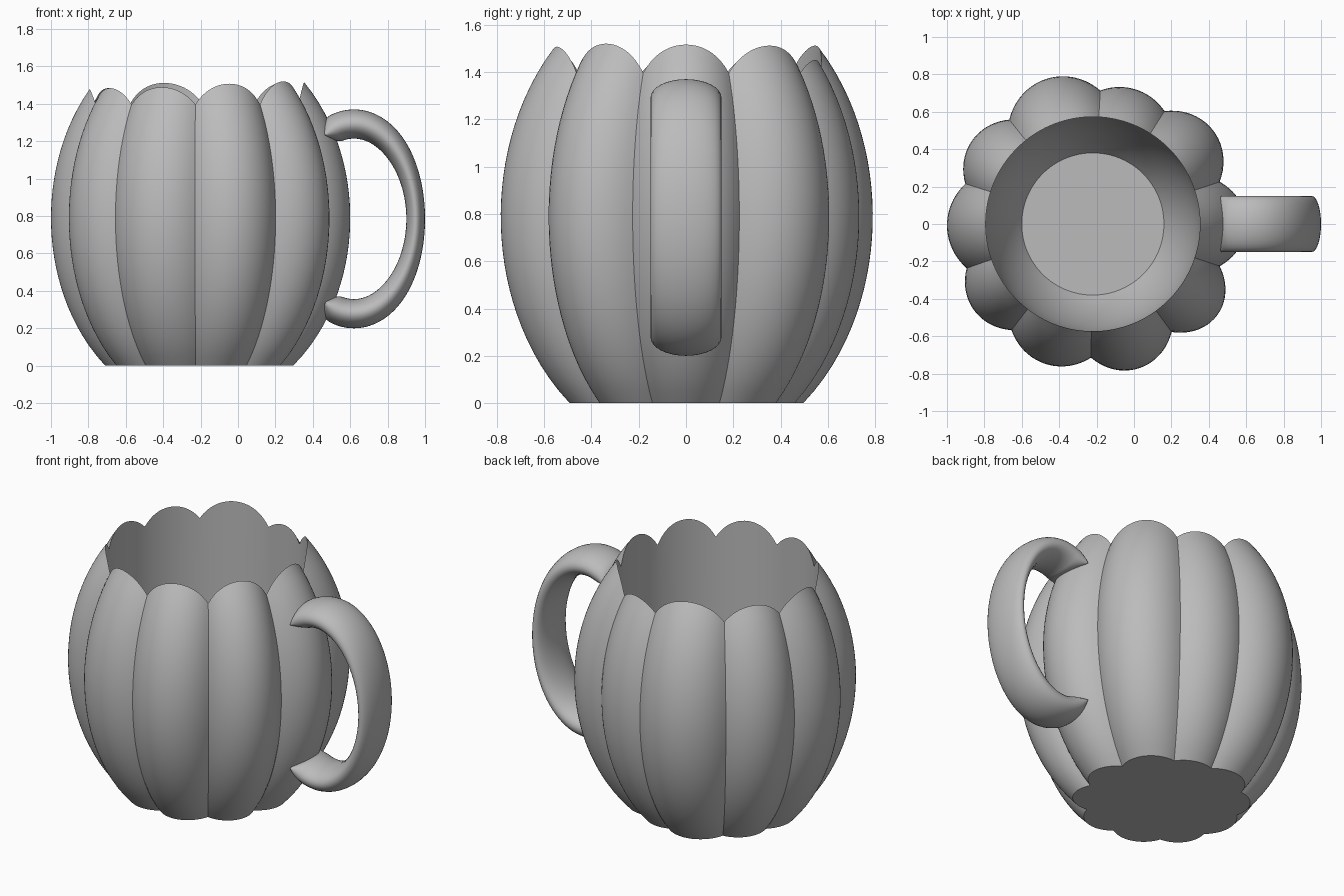
import bpy, bmesh, math

if "Cube" in bpy.data.objects:
    bpy.data.objects.remove(bpy.data.objects["Cube"])

grey = bpy.data.materials.new("plain_grey")
grey.diffuse_color = (0.5, 0.5, 0.5, 1)
grey.use_nodes = True
grey.node_tree.nodes["Principled BSDF"].inputs["Base Color"].default_value = grey.diffuse_color

CX = -0.22                      # axis of the cup
MID, HALF = 0.79, 1.015         # height of the widest ring, vertical half axis
BORE, FLOOR_R, FLOOR_Z = 0.573, 0.38, 0.10
GROOVE = 0.715
# groove angles in degrees, and the widest radius of the lobe after each
GROOVES = [-18.4, 18.4, 57.6, 86.8, 128.7, 162.5, 199.3, 232.5, 269.2, 306.1, 341.6]
LOBES = [0.82, 0.815, 0.755, 0.815, 0.785, 0.78, 0.785, 0.79, 0.81, 0.825]


def make_object(name, bm, angle):
    bmesh.ops.recalc_face_normals(bm, faces=bm.faces)
    mesh = bpy.data.meshes.new(name)
    bm.to_mesh(mesh)
    bm.free()
    mesh.materials.append(grey)
    obj = bpy.data.objects.new(name, mesh)
    bpy.context.collection.objects.link(obj)
    bpy.context.view_layer.objects.active = obj
    obj.select_set(True)
    bpy.ops.object.shade_smooth_by_angle(angle=math.radians(angle))
    obj.select_set(False)
    return obj


def skin(bm, loops, closed=True):
    """Join neighbouring point loops with quads and cap the first and last."""
    rings = [[bm.verts.new(p) for p in loop] for loop in loops]
    n = len(rings[0])
    for a, b in zip(rings, rings[1:]):
        for i in range(n):
            j = (i + 1) % n
            bm.faces.new((a[i], a[j], b[j], b[i]))
    bm.faces.new(rings[0])
    bm.faces.new(rings[-1])


# Lobed cup: each column climbs the outside to the rim, then drops down the bore
STEPS = 20
columns = []
for k, peak in enumerate(LOBES):
    a0, a1 = GROOVES[k], GROOVES[k + 1]
    for s in range(STEPS):
        u = 2 * s / STEPS - 1
        columns.append((math.radians(a0 + (a1 - a0) * s / STEPS),
                        GROOVE + (peak - GROOVE) * (1 - u * u)))


def cup_column(radius):
    top = MID + HALF * math.sqrt(1 - (BORE / radius) ** 2)
    rows = []
    for i in range(29):
        z = top * i / 28
        rows.append((radius * math.sqrt(1 - ((z - MID) / HALF) ** 2), z))
    # straight bore, then a rounded lower part narrowing to the floor
    depth = MID - FLOOR_Z
    rows.append((BORE, MID + 0.2))
    low = math.acos(FLOOR_R / BORE)
    for i in range(17):
        t = low * i / 16
        rows.append((BORE * math.cos(t), MID - depth * math.sin(t) / math.sin(low)))
    return rows


profiles = [(a, cup_column(r)) for a, r in columns]
loops = [[(CX + p[i][0] * math.cos(a), p[i][0] * math.sin(a), p[i][1])
          for a, p in profiles] for i in range(len(profiles[0][1]))]
bm = bmesh.new()
skin(bm, loops)
make_object("lobed_cup", bm, 30)

# Handle: flattened oval section swept along an open oval, with rounded tips
END, TIP = 118, 106
loops = []
for i in range(-64, 65):
    deg = END * math.sin(math.pi / 2 * i / 64)
    a = math.radians(deg)
    thick = 0.05 + 0.028 * math.sin(a) ** 2
    if abs(deg) > TIP:
        thick *= math.sqrt(max(0.004, 1 - ((abs(deg) - TIP) / (END - TIP)) ** 2))
    x, z = 0.62 + 0.33 * math.cos(a), 0.785 + 0.507 * math.sin(a)
    nx, nz = math.cos(a) / 0.33, math.sin(a) / 0.507
    length = math.hypot(nx, nz)
    nx, nz = nx / length, nz / length
    loop = []
    for j in range(32):
        t = 2 * math.pi * j / 32
        d = thick * math.cos(t)
        loop.append((x + nx * d, 0.15 * math.sin(t), z + nz * d))
    loops.append(loop)
bm = bmesh.new()
skin(bm, loops)
make_object("handle", bm, 50)
